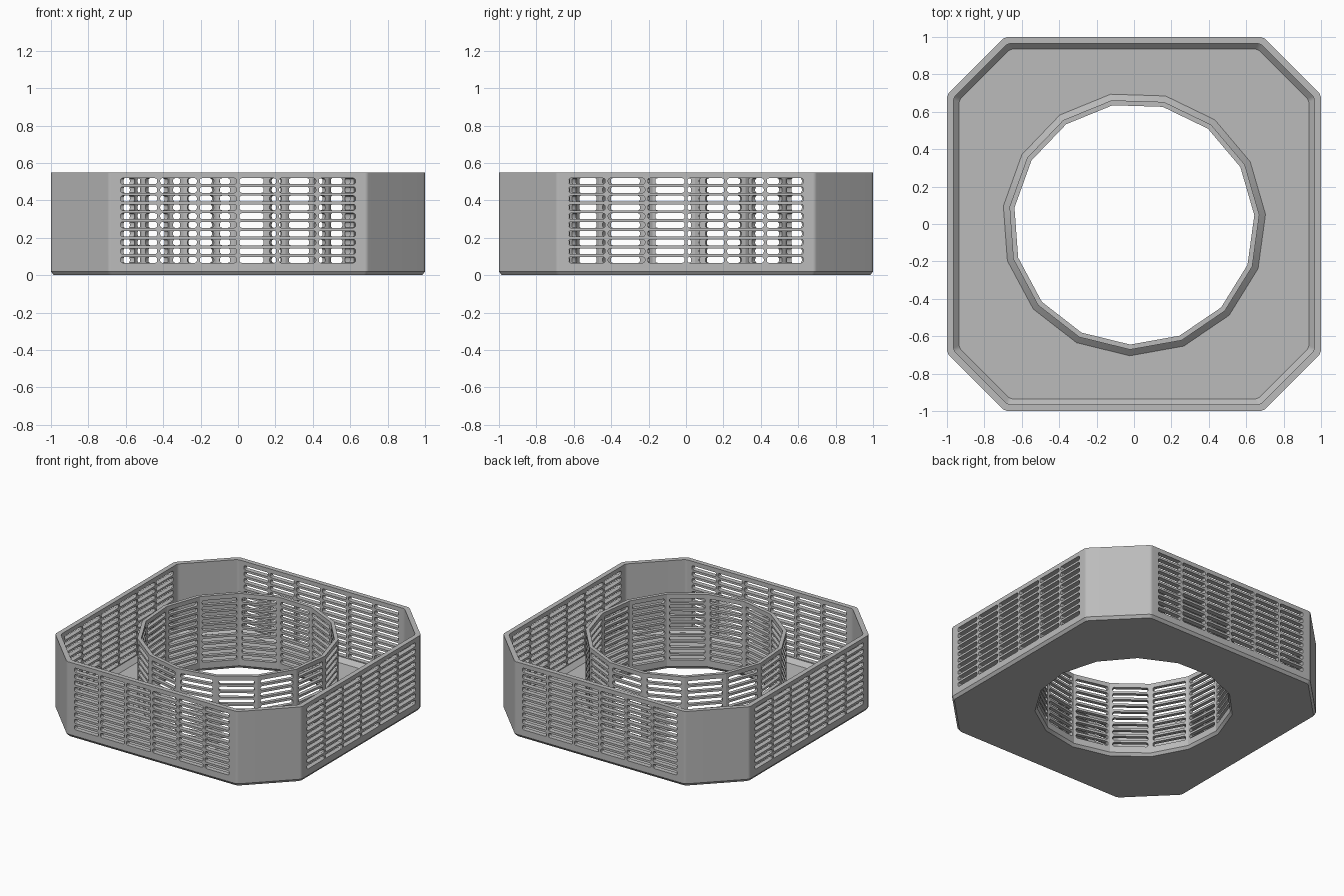
import bpy, bmesh, math
from mathutils import Matrix, Vector

cube = bpy.data.objects.get("Cube")
if cube:
    bpy.data.objects.remove(cube, do_unlink=True)

HEIGHT = 0.55
ROWS, COLUMNS, SIDES = 10, 6, 15
RING_TURN = math.radians(4.2)

grey = bpy.data.materials.new("light grey plastic")
grey.use_nodes = True
grey.diffuse_color = (0.5, 0.5, 0.5, 1)
grey.node_tree.nodes["Principled BSDF"].inputs["Base Color"].default_value = (0.5, 0.5, 0.5, 1)


def finish(bm, name):
    bmesh.ops.recalc_face_normals(bm, faces=bm.faces)
    mesh = bpy.data.meshes.new(name)
    bm.to_mesh(mesh)
    bm.free()
    mesh.materials.append(grey)
    obj = bpy.data.objects.new(name, mesh)
    bpy.context.collection.objects.link(obj)
    return obj


def loft(name, outlines, closed):
    """Skin a stack of equal outlines; cap the ends or join them."""
    bm = bmesh.new()
    loops = [[bm.verts.new(p) for p in o] for o in outlines]
    pairs = list(zip(loops, loops[1:]))
    if closed:
        pairs.append((loops[-1], loops[0]))
    else:
        bm.faces.new(loops[0])
        bm.faces.new(loops[-1])
    n = len(loops[0])
    for a, b in pairs:
        for i in range(n):
            j = (i + 1) % n
            bm.faces.new((a[i], a[j], b[j], b[i]))
    return finish(bm, name)


def octagon(inset, z, soft=0.012):
    """Cut-corner square with each corner softened by two points."""
    side, half = 1 - inset, 0.69 - inset * math.tan(math.pi / 8)
    corners = []
    for k in range(4):
        turn = Matrix.Rotation(k * math.pi / 2, 3, 'Z')
        corners += [turn @ Vector((side, -half, z)), turn @ Vector((side, half, z))]
    points = []
    for i, c in enumerate(corners):
        for other in (corners[i - 1], corners[(i + 1) % 8]):
            points.append(c + (other - c).normalized() * soft)
    return points


def polygon(radius, z):
    angles = [RING_TURN + i * math.tau / SIDES for i in range(SIDES)]
    return [(radius * math.cos(a), radius * math.sin(a), z) for a in angles]


def add_slot(bm, matrix, x, z, width, near, far, tall=0.031):
    """Round-ended bar along local y, used to cut one vent slot."""
    r = 0.011
    outline = []
    for k, (sx, sz) in enumerate(((1, 1), (-1, 1), (-1, -1), (1, -1))):
        for step in range(4):
            a = (k + step / 3) * math.pi / 2
            outline.append((x + sx * (width / 2 - r) + r * math.cos(a),
                            z + sz * (tall / 2 - r) + r * math.sin(a)))
    ends = [[bm.verts.new(matrix @ Vector((u, y, v))) for u, v in outline] for y in (near, far)]
    bm.faces.new(ends[0])
    bm.faces.new(ends[1])
    n = len(outline)
    for i in range(n):
        j = (i + 1) % n
        bm.faces.new((ends[0][i], ends[0][j], ends[1][j], ends[1][i]))


def cut(target, cutter):
    mod = target.modifiers.new("cut", 'BOOLEAN')
    mod.operation = 'DIFFERENCE'
    mod.solver = 'EXACT'
    mod.object = cutter
    bpy.context.view_layer.objects.active = target
    bpy.ops.object.modifier_apply(modifier=mod.name)
    bpy.data.objects.remove(cutter, do_unlink=True)


def smooth(obj):
    bpy.ops.object.select_all(action='DESELECT')
    obj.select_set(True)
    bpy.context.view_layer.objects.active = obj
    bpy.ops.object.shade_smooth_by_angle(angle=math.radians(23))
    mod = obj.modifiers.new("even shading", 'WEIGHTED_NORMAL')
    mod.keep_sharp = True


row_heights = [0.082 + 0.0468 * r for r in range(ROWS)]

# Outer tray: chamfered foot, thin walls, sloped fillet down to the floor
tray = loft("outer_tray", [octagon(0.015, 0), octagon(0, 0.02), octagon(0, HEIGHT),
                           octagon(0.035, HEIGHT), octagon(0.035, 0.06),
                           octagon(0.065, 0.03)], False)
cut(tray, loft("hole_cutter", [polygon(0.705, -0.1), polygon(0.705, 0.2)], False))

# Vent slots in the four straight walls
bm = bmesh.new()
for wall in range(4):
    turn = Matrix.Rotation(wall * math.pi / 2, 4, 'Z')
    for col in range(COLUMNS):
        for z in row_heights:
            add_slot(bm, turn, (col - (COLUMNS - 1) / 2) * 0.212, z, 0.196, -1.1, -0.9)
cut(tray, finish(bm, "wall_slot_cutter"))
smooth(tray)

# Inner ring grille around the opening
ring = loft("inner_ring", [polygon(r, z) for r, z in (
    (0.66, 0), (0.645, 0.02), (0.645, HEIGHT), (0.672, HEIGHT),
    (0.672, 0.06), (0.705, 0.03), (0.705, 0))], True)

# One column of vent slots in each side of the ring
bm = bmesh.new()
for side in range(SIDES):
    angle = RING_TURN + (side + 0.5) * math.tau / SIDES + math.pi / 2
    turn = Matrix.Rotation(angle, 4, 'Z')
    for z in row_heights:
        add_slot(bm, turn, 0, z, 0.235, -0.75, -0.55)
cut(ring, finish(bm, "ring_slot_cutter"))
smooth(ring)
